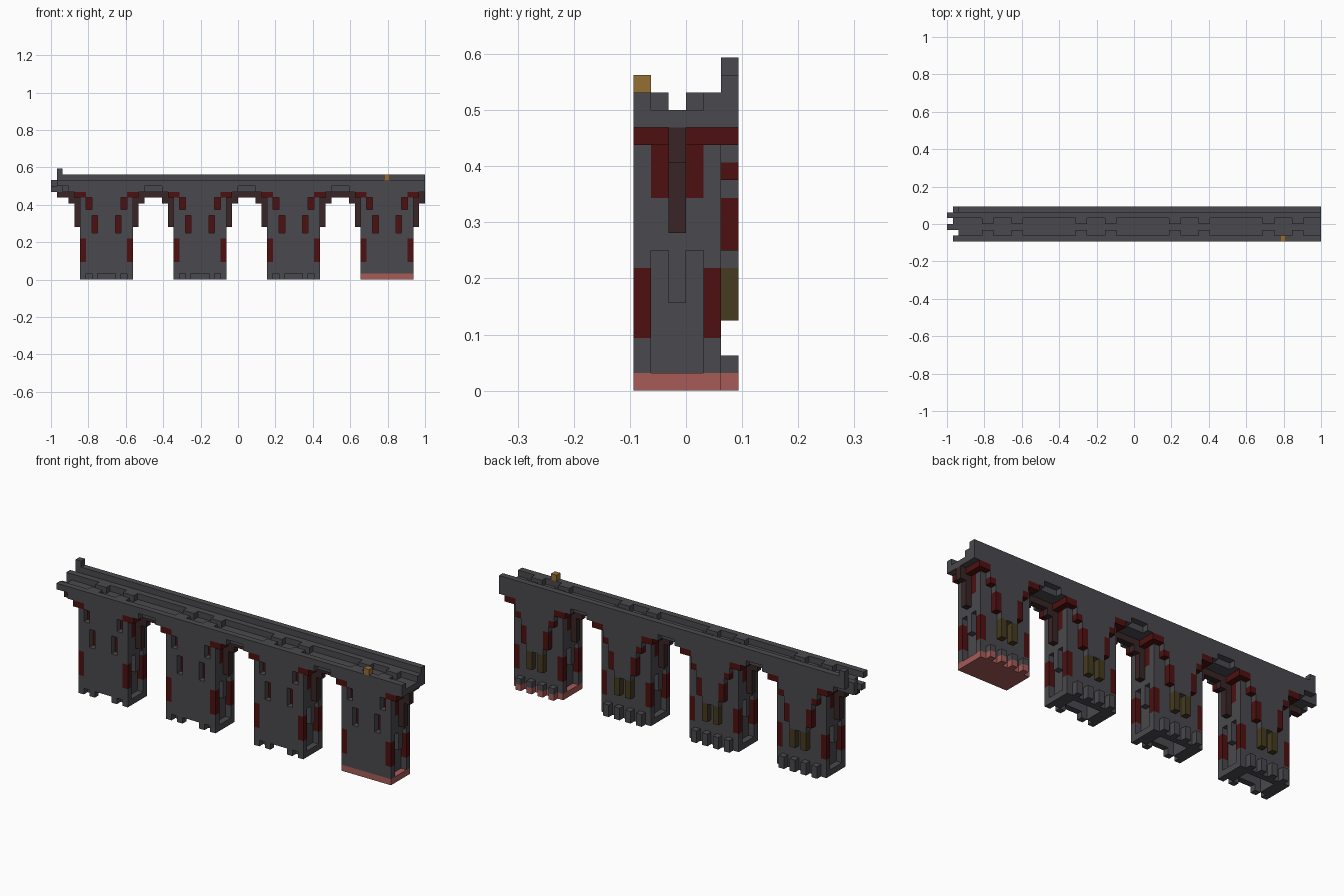
import bpy, bmesh
from mathutils import Vector

old = bpy.data.objects.get("Cube")
if old:
    bpy.data.objects.remove(old, do_unlink=True)

UNIT = 1 / 32            # edge of one block
LENGTH, DEPTH = 64, 6    # bridge size in blocks
PITCH, PIER_W = 16, 8    # pier spacing, last block of a pier

COLOURS = {
    "slate_grey": (0.068, 0.066, 0.075),
    "deep_red": (0.075, 0.005, 0.005),
    "dark_brown": (0.040, 0.018, 0.019),
    "olive_brown": (0.060, 0.043, 0.014),
    "salmon": (0.38, 0.105, 0.095),
    "gold": (0.30, 0.16, 0.035),
}
NAMES = list(COLOURS)
GREY, RED, BROWN, OLIVE, SALMON, GOLD = range(6)

materials = []
for name, rgb in COLOURS.items():
    mat = bpy.data.materials.new(name)
    mat.use_nodes = True
    mat.diffuse_color = (*rgb, 1)
    bsdf = mat.node_tree.nodes["Principled BSDF"]
    bsdf.inputs["Base Color"].default_value = (*rgb, 1)
    bsdf.inputs["Roughness"].default_value = 0.9
    materials.append(mat)

cells = {}               # block position -> (part, colour)


def fill(part, xs, ys, zs, colour=GREY):
    """Fill an inclusive range of blocks."""
    for x in range(xs[0], xs[1] + 1):
        for y in range(ys[0], ys[1] + 1):
            for z in range(zs[0], zs[1] + 1):
                if 0 <= x < LENGTH:
                    cells[x, y, z] = (part, colour)


def carve(xs, ys, zs):
    """Empty an inclusive range of blocks."""
    for x in range(xs[0], xs[1] + 1):
        for y in range(ys[0], ys[1] + 1):
            for z in range(zs[0], zs[1] + 1):
                cells.pop((x, y, z), None)


def both(x0, rel):
    """The block column and its mirror image on one pier."""
    return [(x0 + r, x0 + r) for r in (rel, PIER_W - rel)]


# Deck with ragged left end, kerbs and parapets
for y, start in enumerate((1, 2, 0, 1, 0, 1)):
    fill("deck", (start, LENGTH - 1), (y, y), (15, 15))
fill("front_parapet", (1, LENGTH - 1), (0, 0), (16, 16))
fill("inner_kerb", (0, LENGTH - 1), (4, 4), (16, 16))
fill("back_parapet", (1, LENGTH - 1), (5, 5), (16, 17))
fill("end_post", (1, 1), (5, 5), (18, 18))
fill("gold_block", (57, 57), (0, 0), (17, 17), GOLD)

# Notches in the cornice above each arch crown
for x in range(0, LENGTH, PITCH):
    for y in (0, 5):
        carve((x, x + 2), (y, y), (15, 15))

# Arch ribs
fill("arch_ribs", (1, LENGTH - 1), (2, 2), (14, 14), BROWN)

for n in range(4):
    x0 = 5 + n * PITCH
    x1 = x0 + PIER_W
    pier = f"pier_{n + 1}"
    trim = f"pier_trim_{n + 1}"
    fill(pier, (x0, x1), (0, 4), (0, 14))

    # Stepped panel on the back with hanging brackets and feet
    for inset, low, high in ((3, 7, 7), (2, 8, 11), (1, 12, 13), (0, 14, 14)):
        fill(trim, (x0 + inset, x1 - inset), (5, 5), (low, high))
    for xs in both(x0, 3):
        fill(trim, xs, (5, 5), (4, 6), OLIVE)
    for xs in both(x0, 2):
        fill(trim, xs, (5, 5), (8, 10), RED)
    for xs in both(x0, 1):
        fill(trim, xs, (5, 5), (12, 12), RED)
    for xs in both(x0, 1) + both(x0, 3):
        fill(trim, xs, (5, 5), (0, 1))

    # Slits on the front with red backs
    for rel, low, high in ((2, 8, 10), (1, 12, 13)):
        for xs in both(x0, rel):
            carve(xs, (0, 0), (low, high))
            fill(pier, xs, (1, 1), (low, high), RED)

    # Recessed sides, red corners and corbels
    for xs in both(x0, 0):
        carve(xs, (1, 3), (1, 7))
        fill(pier, xs, (2, 2), (5, 8))
        for y in (0, 4):
            fill(pier, xs, (y, y), (3, 6), RED)
        for y in (1, 3):
            fill(pier, xs, (y, y), (11, 13), RED)
    for edge, step in ((x0, -1), (x1, 1)):
        for y in (0, 1, 3, 4, 5):
            for x in (edge, edge + step):
                fill(trim, (x, x), (y, y), (14, 14), RED)
        near, far = edge + step, edge + 2 * step
        fill("arch_ribs", (near, near), (2, 2), (9, 13), BROWN)
        fill("arch_ribs", (far, far), (2, 2), (13, 13), BROWN)

    # Raised kerb blocks in the channel
    for rel in (1, 6):
        for y in (1, 3):
            fill("kerb_blocks", (x0 + rel, x0 + rel + 1), (y, y), (16, 16))

    # Foot of the pier: solid plinth on the last, hollow and toothed otherwise
    if n == 3:
        fill("plinth", (x0, x1), (0, 4), (0, 0), SALMON)
        for xs in both(x0, 1) + both(x0, 3):
            fill("plinth", xs, (5, 5), (0, 0), SALMON)
    else:
        carve((x0 + 2, x1 - 2), (1, 3), (0, 6))
        carve((x0 + 3, x1 - 3), (0, 0), (0, 0))
        for xs in both(x0, 1):
            carve(xs, (0, 0), (0, 0))


def build_part(part):
    """Skin the exposed sides of one part's blocks."""
    bm = bmesh.new()
    origin = Vector((-LENGTH / 2, -DEPTH / 2, 0))
    for pos, (owner, colour) in cells.items():
        if owner != part:
            continue
        for axis in range(3):
            for side in (0, 1):
                step = [0, 0, 0]
                step[axis] = 2 * side - 1
                if tuple(p + s for p, s in zip(pos, step)) in cells:
                    continue
                u, v = (axis + 1) % 3, (axis + 2) % 3
                corners = []
                for a, b in ((0, 0), (1, 0), (1, 1), (0, 1)):
                    c = Vector(pos) + origin
                    c[axis] += side
                    c[u] += a
                    c[v] += b
                    corners.append(bm.verts.new(c * UNIT))
                face = bm.faces.new(corners if side else corners[::-1])
                face.material_index = colour
    bmesh.ops.remove_doubles(bm, verts=bm.verts, dist=UNIT / 100)
    mesh = bpy.data.meshes.new(part)
    bm.to_mesh(mesh)
    bm.free()
    for mat in materials:
        mesh.materials.append(mat)
    bpy.context.scene.collection.objects.link(bpy.data.objects.new(part, mesh))


for part in sorted({owner for owner, _ in cells.values()}):
    build_part(part)
